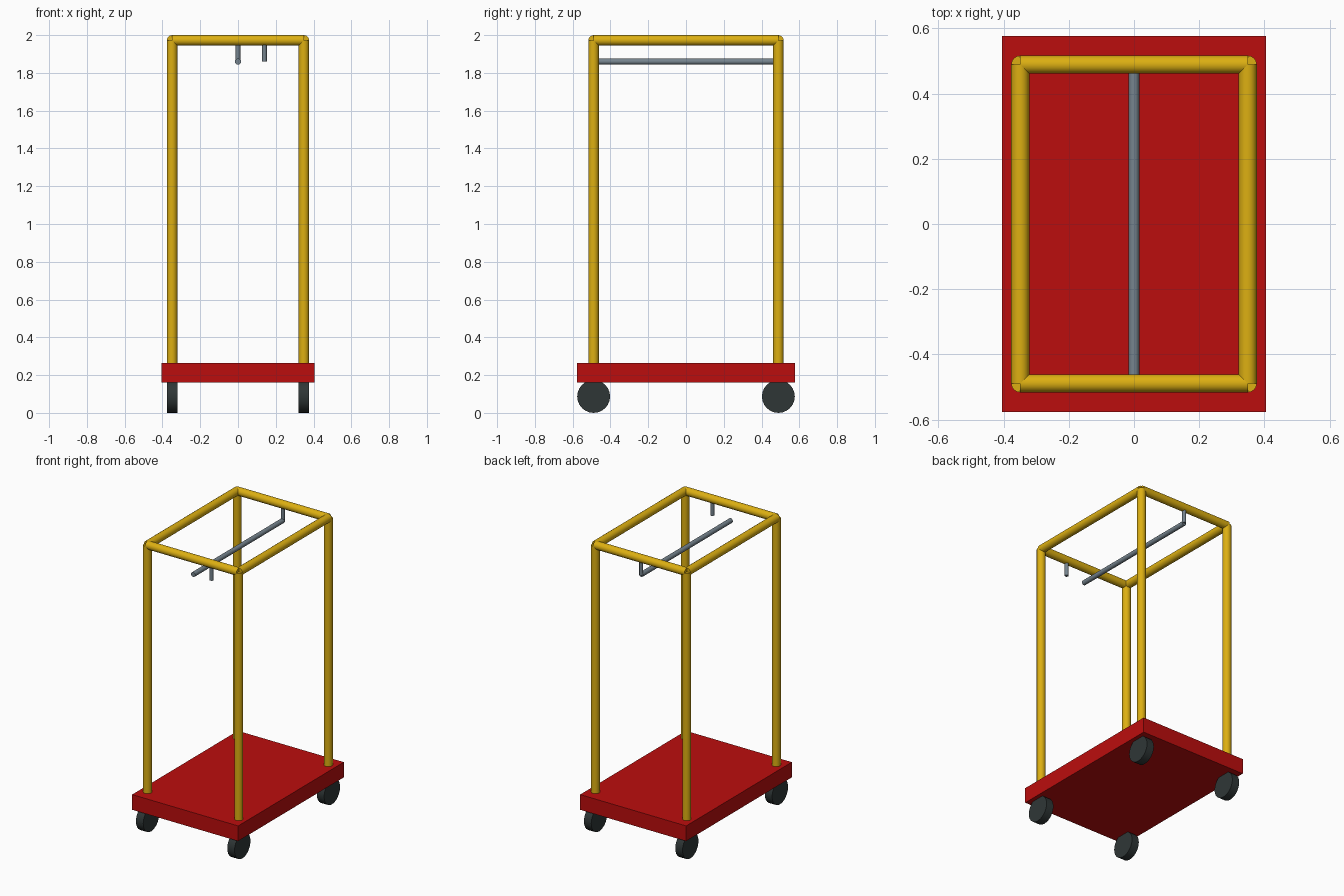
import bpy, math
from mathutils import Vector

if "Cube" in bpy.data.objects:
    bpy.data.objects.remove(bpy.data.objects["Cube"])


def material(name, rgb):
    m = bpy.data.materials.new(name)
    m.diffuse_color = (*rgb, 1)
    m.use_nodes = True
    m.node_tree.nodes["Principled BSDF"].inputs["Base Color"].default_value = m.diffuse_color
    return m


YELLOW = material("yellow_paint", (0.72, 0.43, 0.006))
RED = material("red_deck_paint", (0.50, 0.004, 0.004))
STEEL = material("grey_steel", (0.18, 0.23, 0.27))
RUBBER = material("dark_rubber", (0.028, 0.037, 0.037))


def tube(name, a, b, radius, sides, mat):
    """Capped cylinder running from point a to point b."""
    a, b = Vector(a), Vector(b)
    bpy.ops.mesh.primitive_cylinder_add(vertices=sides, radius=radius,
                                        depth=(b - a).length, location=(a + b) / 2)
    o = bpy.context.object
    o.rotation_euler = (b - a).to_track_quat('Z', 'Y').to_euler()
    o.name = name
    o.data.materials.append(mat)
    bpy.ops.object.shade_smooth_by_angle(angle=math.radians(35))
    return o


PX, PY = 0.349, 0.489          # post positions
R = 0.0277                     # frame tube radius
TOP = 2 - R                    # rail centre height
DECK_LOW, DECK_TOP = 0.16, 0.265
WHEEL_R = 0.087

# deck
bpy.ops.mesh.primitive_cube_add(size=1, location=(0, 0, (DECK_LOW + DECK_TOP) / 2))
deck = bpy.context.object
deck.name = "deck"
deck.scale = (0.81, 1.154, DECK_TOP - DECK_LOW)
deck.data.materials.append(RED)

# posts and wheels at each corner
for sx, side in ((-1, "left"), (1, "right")):
    for sy, end in ((-1, "front"), (1, "back")):
        x, y = sx * PX, sy * PY
        tube(f"post_{end}_{side}", (x, y, DECK_TOP - 0.02), (x, y, TOP), R, 16, YELLOW)
        tube(f"wheel_{end}_{side}", (x - R, y, WHEEL_R), (x + R, y, WHEEL_R),
             WHEEL_R, 24, RUBBER)

# top rails
for s, side, end in ((-1, "left", "front"), (1, "right", "back")):
    tube(f"rail_{side}", (s * PX, -PY, TOP), (s * PX, PY, TOP), R, 16, YELLOW)
    tube(f"rail_{end}", (-PX, s * PY, TOP), (PX, s * PY, TOP), R, 16, YELLOW)

# hanging rod and its two short hangers
ROD_Z = 1.86
tube("hanging_rod", (0, -PY, ROD_Z), (0, PY, ROD_Z), 0.0165, 12, STEEL)
tube("hanger_back", (0, PY, ROD_Z), (0, PY, TOP), 0.0125, 12, STEEL)
tube("hanger_front", (0.14, -PY, ROD_Z), (0.14, -PY, TOP), 0.0125, 12, STEEL)
